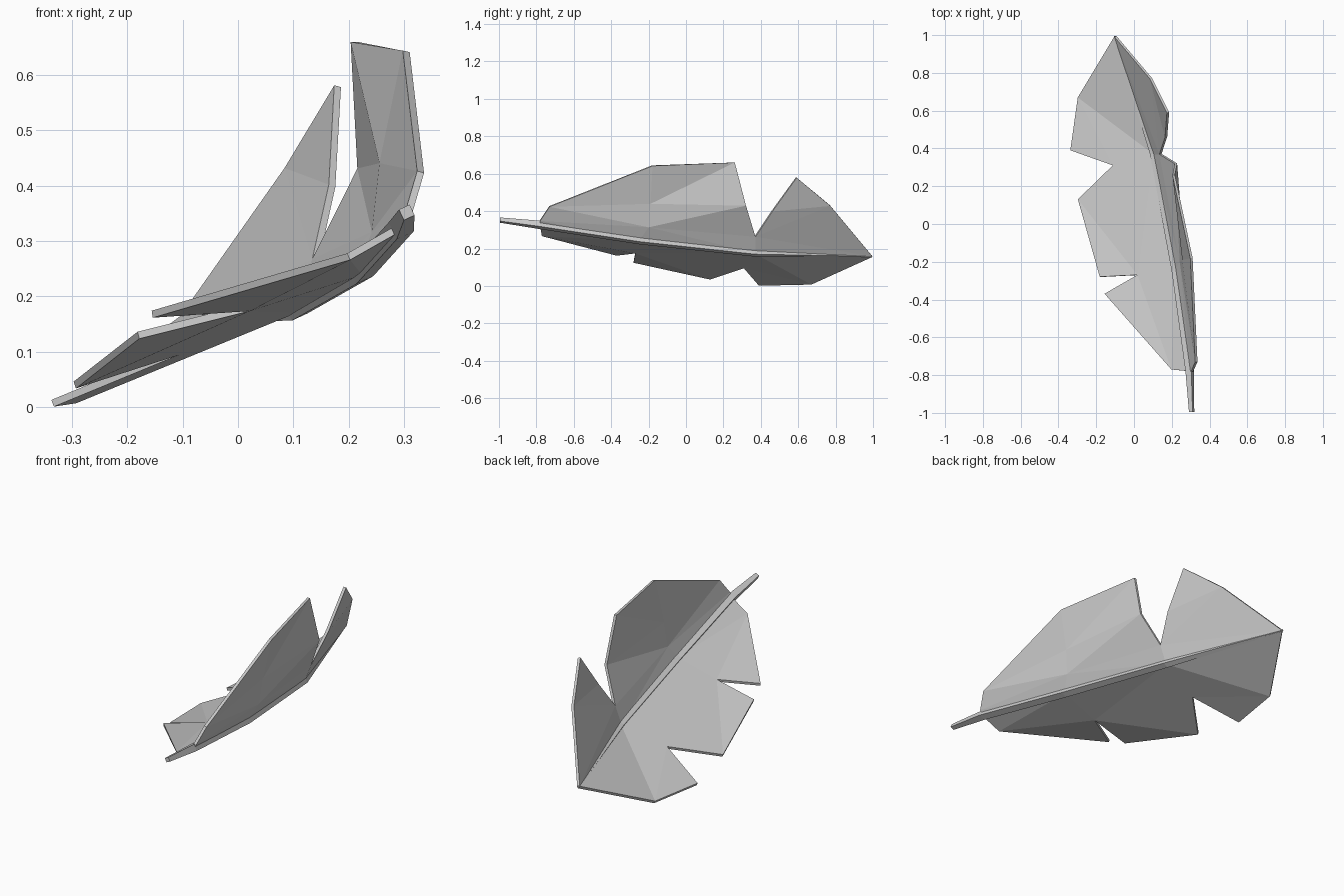
import bpy, bmesh, math
from mathutils import Vector

if "Cube" in bpy.data.objects:
    bpy.data.objects.remove(bpy.data.objects["Cube"])

# Shared points along the quill, stem end to tip
STEM, S1, S2, S3, TIP = ((.305, -.995, .352), (.295, -.78, .326), (.222, -.25, .245),
                         (.105, .37, .177), (-.10, .995, .16))


def make_object(name, verts, faces, thickness=0):
    bm = bmesh.new()
    vs = [bm.verts.new(v) for v in verts]
    for f in faces:
        bm.faces.new([vs[i] for i in f])
    bmesh.ops.recalc_face_normals(bm, faces=bm.faces)
    if thickness:
        bmesh.ops.triangulate(bm, faces=bm.faces)
    me = bpy.data.meshes.new(name)
    bm.to_mesh(me)
    bm.free()
    ob = bpy.data.objects.new(name, me)
    bpy.context.collection.objects.link(ob)
    if thickness:
        mod = ob.modifiers.new("thickness", 'SOLIDIFY')
        mod.thickness = thickness
        mod.offset = 0
    return ob


def vane(name, points, panels):
    keys = list(points)
    return make_object(name, points.values(),
                       [[keys.index(k) for k in p.split()] for p in panels], .013)


# Quill: tilted four-sided section tapering to the tip
rings = [(STEM, .015), (S1, .024), (S2, .024), (S3, .022), (TIP, .006)]
verts, faces = [], []
for p, r in rings:
    for k in range(4):
        a = math.radians(70 + 90 * k)
        verts.append(Vector(p) + Vector((r * math.cos(a), 0, r * math.sin(a))))
for i in range(len(rings) - 1):
    for k in range(4):
        n = (k + 1) % 4
        faces.append((4 * i + k, 4 * i + n, 4 * i + 4 + n, 4 * i + 4 + k))
faces += [(0, 1, 2, 3), (16, 17, 18, 19)]
make_object("quill", verts, faces)

# Low, wide vane with two notches
vane("left_vane", {
    "s1": S1, "s2": S2, "s3": S3, "tip": TIP,
    "a1": (-.295, .67, .013), "a2": (-.335, .39, .007), "n1": (-.11, .31, .10),
    "b1": (-.295, .13, .04), "b2": (-.18, -.28, .13), "n2": (.02, -.27, .18),
    "c1": (-.155, -.37, .168), "c2": (.20, -.77, .272)},
    ["tip a1 a2 n1 s3", "s3 n1 b1 b2 n2 s2", "s2 n2 c1 c2 s1"])

# Raised vane with one notch, curling upward
vane("right_vane", {
    "s1": S1, "s2": S2, "s3": S3, "tip": TIP,
    "n": (.14, .37, .265), "am": (.17, .46, .40), "a1": (.18, .59, .58), "a2": (.09, .77, .43),
    "bm": (.222, .32, .43), "b1": (.21, .26, .66), "b2": (.304, -.18, .643),
    "b3": (.33, -.73, .425), "b4": (.308, -.78, .35),
    "m": (.262, -.19, .44), "m0": (.248, -.20, .315)},
    ["tip s3 n", "tip n am a2", "am a1 a2",
     "s3 n m0 s2", "s2 m0 b4 s1", "n bm m m0",
     "m0 m b3 b4", "bm b1 b2 m", "m b2 b3"])
